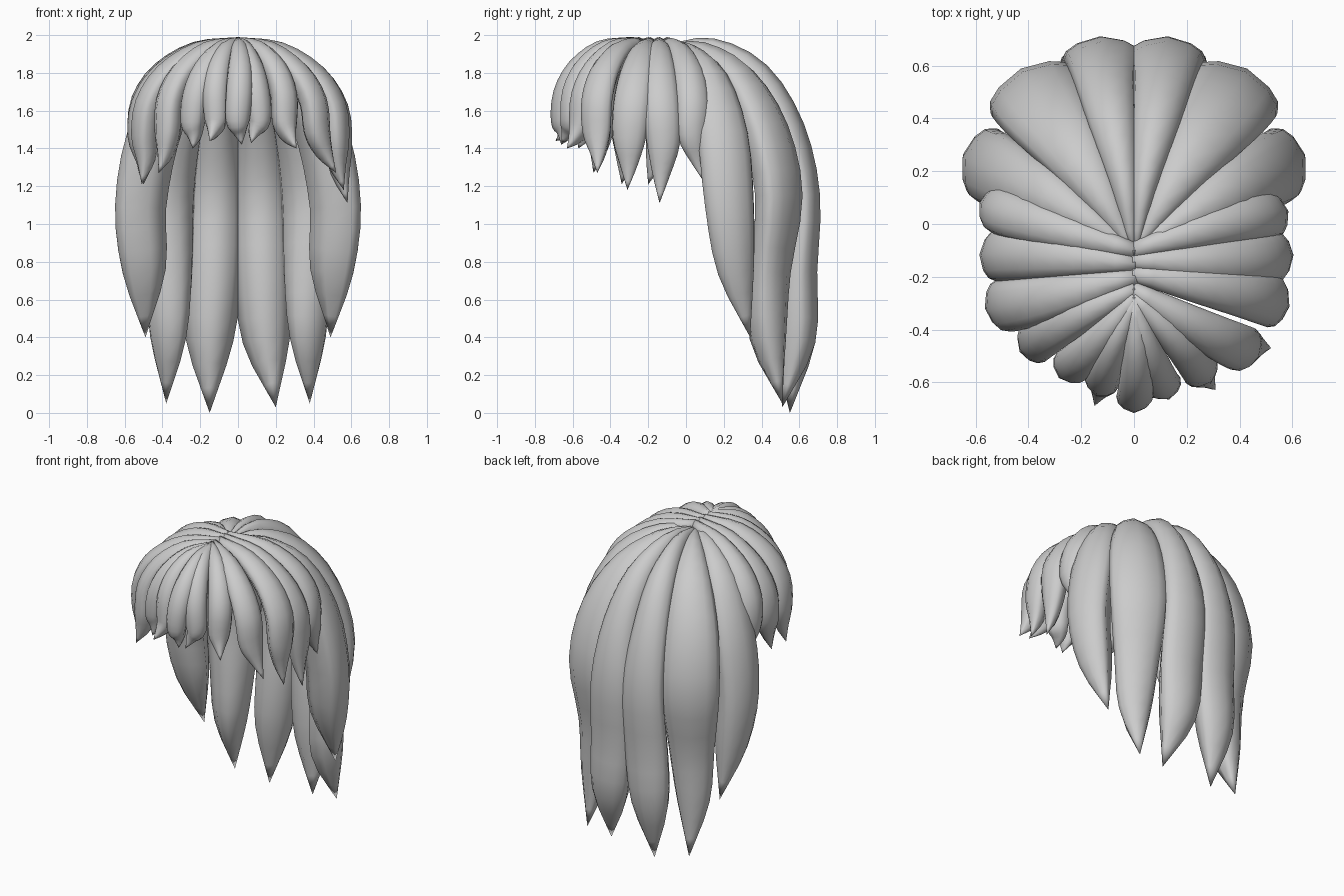
import bpy, bmesh
from math import sin, cos, radians
from mathutils import Vector

if "Cube" in bpy.data.objects:
    bpy.data.objects.remove(bpy.data.objects["Cube"])

# Lock cross-section (across, outward) with a soft outer ridge and a deeper inner side
SECTION = [(1, 0), (.9, .4), (.6, .74), (0, 1), (-.6, .74), (-.9, .4),
           (-1, 0), (-.66, -.62), (0, -1), (.66, -.62)]


def catmull(vals, t):
    """Smooth interpolation of control values, t counted in segments."""
    i = min(int(t), len(vals) - 2)
    f = t - i
    b, c = vals[i], vals[i + 1]
    a = vals[i - 1] if i > 0 else b * 2 - c
    d = vals[i + 2] if i + 2 < len(vals) else c * 2 - b
    return (b * 2 + (c - a) * f + (a * 2 - b * 5 + c * 4 - d) * f * f
            + (b * 3 - a - c * 3 + d) * f ** 3) * .5


def lock(name, pts, widths, thick, outward, inner=1.2, sub=3):
    """Sweep the section along a path; half width and thickness vary per control point."""
    pts = [Vector(p) for p in pts]
    across = Vector((-outward[1], outward[0], 0)).normalized()
    n = (len(pts) - 1) * sub
    path = [catmull(pts, k / sub) for k in range(n + 1)]
    bm = bmesh.new()
    rings = []
    for k in range(n):
        tan = (path[k + 1] - path[max(k - 1, 0)]).normalized()
        side = (across - tan * across.dot(tan)).normalized()
        nor = tan.cross(side).normalized()
        if nor.dot(Vector((outward[0], outward[1], 0)).normalized() + Vector((0, 0, 1))) < 0:
            nor = -nor
        w = max(catmull(widths, k / sub), .004)
        h = max(catmull(thick, k / sub), .004)
        rings.append([bm.verts.new(path[k] + side * (u * w) + nor * (v * h * (inner if v < 0 else 1)))
                      for u, v in SECTION])
    m = len(SECTION)
    for a, b in zip(rings, rings[1:]):
        for j in range(m):
            bm.faces.new((a[j], a[(j + 1) % m], b[(j + 1) % m], b[j]))
    tip = bm.verts.new(path[-1])
    for j in range(m):
        bm.faces.new((rings[-1][j], rings[-1][(j + 1) % m], tip))
    bm.faces.new(rings[0])
    bmesh.ops.recalc_face_normals(bm, faces=bm.faces)
    for f in bm.faces:
        f.smooth = True
    me = bpy.data.meshes.new(name)
    bm.to_mesh(me)
    bm.free()
    ob = bpy.data.objects.new(name, me)
    bpy.context.collection.objects.link(ob)


# Long back locks, mirrored, with their own tips
ROOT = (.005, -.1, 1.92)
for s, side, tip in ((1, "right", (.2, .51, .03)), (-1, "left", (-.15, .55, 0))):
    def mir(pts):
        return [(p[0] * s, p[1], p[2]) for p in pts]
    lock("back_centre_lock_" + side,
         mir([ROOT, (.035, .13, 1.915), (.08, .37, 1.78), (.11, .54, 1.5), (.12, .63, 1.15),
              (.13, .605, .75), (.15, .595, .38)]) + [tip],
         [.015, .05, .09, .12, .145, .15, .125, 0],
         [.03, .07, .085, .09, .08, .09, .09, 0], (.05 * s, .8), 1.5)
    lock("back_outer_lock_" + side,
         mir([ROOT, (.11, .08, 1.9), (.235, .28, 1.77), (.34, .43, 1.5), (.385, .505, 1.15),
              (.365, .46, .75), (.37, .45, .4), (.38, .51, .05)]),
         [.015, .065, .125, .17, .18, .14, .1, 0],
         [.03, .065, .085, .1, .095, .085, .08, 0], (.34 * s, .65), 1.6)
    lock("back_side_lock_" + side,
         mir([ROOT, (.17, .01, 1.9), (.36, .12, 1.76), (.5, .195, 1.47), (.565, .23, 1.1),
              (.54, .265, .75), (.49, .34, .4)]),
         [.015, .06, .11, .14, .135, .1, 0],
         [.03, .06, .08, .09, .088, .075, 0], (.57 * s, .17), 2.2)

# Short side and fringe locks: root y, outermost xy, tip xyz, half width
FRINGE = [
    (-.10, (.58, .05), (.53, .09, 1.23), .09),
    (-.14, (.6, -.12), (.58, -.14, 1.11), .098),
    (-.19, (.585, -.31), (.56, -.31, 1.18), .1),
    (-.25, (.475, -.5), (.52, -.47, 1.27), .09),
    (-.28, (.29, -.6), (.31, -.63, 1.4), .075),
    (-.29, (.13, -.66), (.07, -.66, 1.43), .07),
    (-.31, (0, -.71), (.02, -.66, 1.42), .07),
    (-.30, (-.14, -.65), (-.15, -.69, 1.44), .068),
    (-.28, (-.28, -.58), (-.24, -.57, 1.4), .075),
    (-.25, (-.43, -.48), (-.42, -.49, 1.27), .085),
    (-.20, (-.56, -.32), (-.51, -.34, 1.21), .1),
    (-.15, (-.58, -.12), (-.5, -.2, 1.21), .1),
    (-.10, (-.58, .08), (-.52, .08, 1.26), .09),
]
for i, (ry, outer, tip, w) in enumerate(FRINGE):
    out = Vector((outer[0], outer[1] - ry, 0))
    d = out.normalized()
    across = Vector((-d.y, d.x, 0))
    root = Vector((0, ry, 0)) - d * .01
    reach = out - d * .045
    low = 1.52 + (tip[2] - 1.25) * .35
    pts = []
    for deg in (0, 25, 50, 73, 95):
        a = radians(deg)
        sway = across * (.012 * sin(2 * a) * (-1) ** i)
        pts.append(root + sway + reach * sin(a) + Vector((0, 0, low + (1.955 - low) * cos(a))))
    tip = Vector(tip)
    pts += [pts[-1].lerp(tip, .5) - d * .012, tip]
    lock("fringe_lock_%02d" % (i + 1), pts,
         [.03, w * .68, w * .92, w, w * .9, w * .5, 0],
         [.035, .052, .06, .064, .062, .042, 0], d, 1.4)
